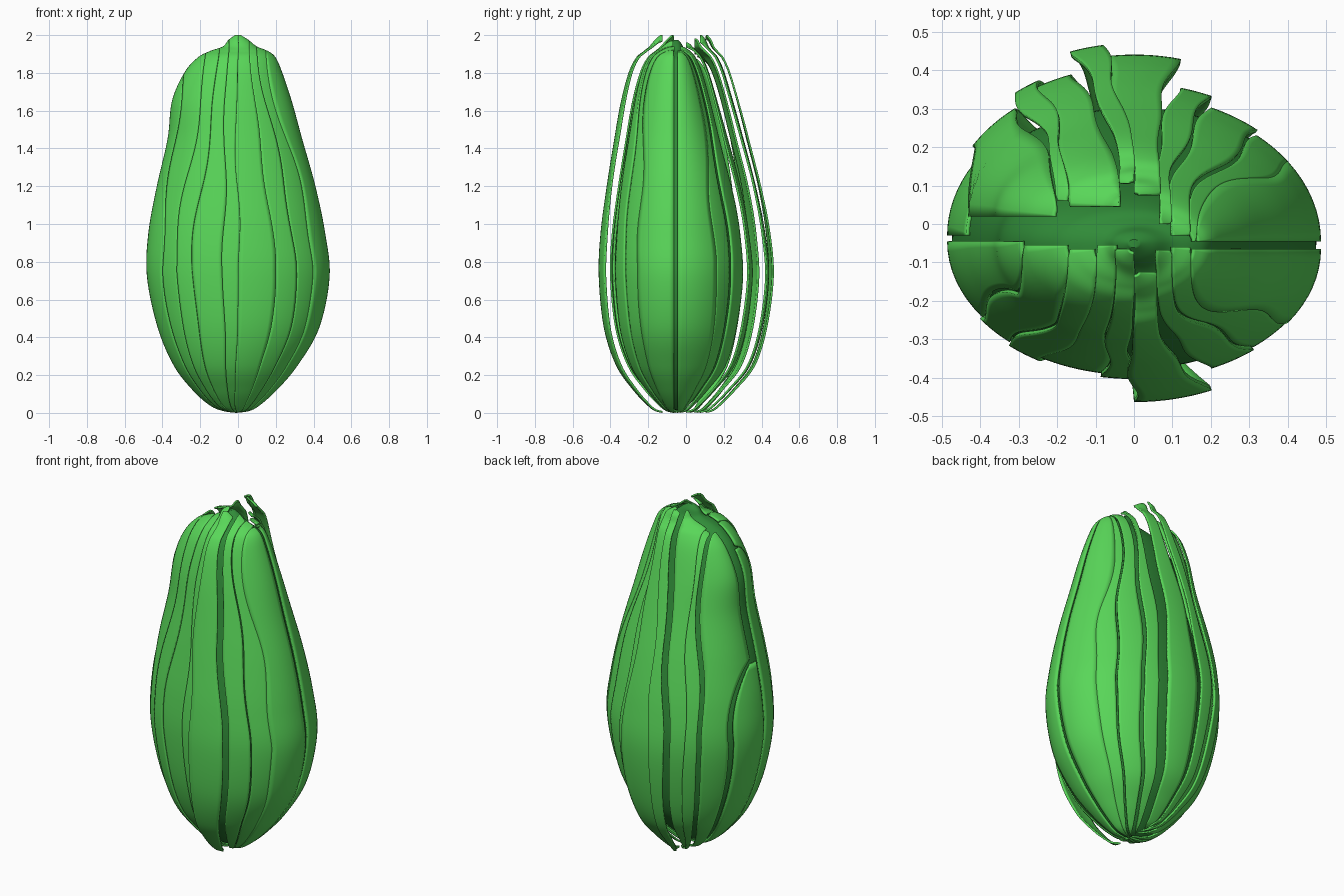
import bpy
from math import acos, sin, cos, pi

if "Cube" in bpy.data.objects:
    bpy.data.objects.remove(bpy.data.objects["Cube"])

# Body sections: z, left x, right x, front depth, back depth
ROWS = [(0, -.01, -.01, 0, 0), (.01, -.08, .06, .04, .04), (.04, -.15, .115, .08, .08),
        (.12, -.24, .205, .155, .16), (.25, -.34, .315, .245, .265),
        (.45, -.425, .43, .31, .33), (.72, -.482, .485, .337, .365),
        (.95, -.475, .462, .328, .345), (1.2, -.43, .41, .295, .295),
        (1.45, -.373, .34, .255, .23), (1.65, -.350, .285, .22, .175),
        (1.8, -.285, .235, .18, .13), (1.88, -.215, .20, .14, .095),
        (1.915, -.15, .16, .10, .065), (1.94, -.08, .10, .07, .045),
        (1.975, -.05, .055, .04, .03), (2.0, -.015, .015, .012, .01)]

# Peel strips: edge x at the widest section, edge x at the top, and pull of each strip in y
FRONT_EDGES = [(-.485, -.485), (-.40, -.28), (-.325, -.17), (-.245, -.10), (-.085, -.05),
               (0, 0), (.2, .06), (.31, .10), (.4, .15), (.485, .485)]
FRONT_SHIFT = [-.045, -.055, -.065, -.055, -.065, -.125, -.068, -.06, -.065]
BACK_EDGES = [(-.485, -.485), (-.42, -.41), (-.31, -.20), (-.25, -.17), (-.165, -.04),
              (-.08, 0), (.12, .07), (.2, .10), (.32, .15), (.4, .165), (.485, .485)]
BACK_SHIFT = [-.03, .02, .06, .045, .105, .075, .0, -.03, -.045, -.045]


def sections(steps=8):
    """Smooth Catmull-Rom resampling of the body sections."""
    out = []
    n = len(ROWS)
    for i in range(n - 1):
        a, b, c, d = (ROWS[max(0, min(n - 1, k))] for k in (i - 1, i, i + 1, i + 2))
        for s in range(steps):
            t = s / steps
            out.append([.5 * (2 * q + (r - p) * t + (2 * p - 5 * q + 4 * r - w) * t * t
                              + (3 * q - p - 3 * r + w) * t ** 3)
                        for p, q, r, w in zip(a, b, c, d)])
    out.append(list(ROWS[-1]))
    return [[max(0, min(2, s[0]))] + s[1:] for s in out]


SECTIONS = sections()


def material(name, color):
    m = bpy.data.materials.new(name)
    m.diffuse_color = (*color, 1)
    m.use_nodes = True
    m.node_tree.nodes["Principled BSDF"].inputs["Base Color"].default_value = m.diffuse_color
    return m


SKIN = material("green_skin", (.1, .68, .1))
DARK = material("dark_green_core", (.03, .26, .04))


def make_object(name, verts, faces, mat):
    mesh = bpy.data.meshes.new(name)
    mesh.from_pydata(verts, [], faces)
    mesh.materials.append(mat)
    ob = bpy.data.objects.new(name, mesh)
    bpy.context.collection.objects.link(ob)
    bpy.context.view_layer.objects.active = ob
    ob.select_set(True)
    bpy.ops.object.shade_smooth_by_angle(angle=.7)
    ob.select_set(False)
    return ob


def edge_angle(edge, sec, k):
    """Longitude of a strip edge: meets at the bottom, fans out along the shoulder."""
    z, left, right = sec[:3]
    wide, top = edge
    if abs(wide) > .48:
        return pi if wide < 0 else 0
    mid, half = (left + right) / 2, max((right - left) / 2, 1e-4)
    c = wide / .485
    if z < .75:
        c += .015 * sin(4.2 * z + 1.7 * k) * sin(pi * z / .75)
    else:
        s = min(1, (z - .75) / 1.2)
        if wide > .05:      # right side stays close to the meridians
            w = s ** 3
            c = ((mid + c * half) * (1 - w) + top * w - mid) / half
        else:               # left side runs straight up over the shoulder
            w = s * s * (3 - 2 * s)
            c = (wide + (top - wide) * w - mid * (1 - .3 * w)) / half
        c += .04 * sin(7 * (z - .75) + 1.3 * k) * sin(pi * s)
    return acos(max(-1, min(1, c)))


def strip(name, e0, e1, shift, side, k, cols=9):
    verts, faces, open_row = [], [], []
    for sec in SECTIONS:
        z, left, right, front, back = sec
        depth = front if side < 0 else back
        a0, a1 = edge_angle(e0, sec, k), edge_angle(e1, sec, k + 1)
        open_row.append(a0 - a1 > .01)
        for j in range(cols):
            a = a0 + (a1 - a0) * j / (cols - 1)
            verts.append(((left + right) / 2 + (right - left) / 2 * cos(a),
                          shift + side * depth * sin(a), z))
    for i in range(len(SECTIONS) - 1):
        if not (open_row[i] and open_row[i + 1]):
            continue
        for j in range(cols - 1):
            p = i * cols + j
            f = (p, p + 1, p + cols + 1, p + cols)
            faces.append(f if side < 0 else f[::-1])
    ob = make_object(name, verts, faces, SKIN)
    # Thin rind thickness, grown inward
    rind = ob.modifiers.new("rind", 'SOLIDIFY')
    rind.thickness = .01
    rind.offset = -1


bpy.ops.object.select_all(action='DESELECT')

# Dark inner body, slightly smaller than the peel
N = 64
core = []
for z, left, right, front, back in SECTIONS:
    for j in range(N):
        a = 2 * pi * j / N
        depth = back if sin(a) > 0 else front
        core.append(((left + right) / 2 + (right - left) / 2 * .975 * cos(a),
                     -.05 + .965 * depth * sin(a), .015 + .98 * z))
quads = [(i * N + j, i * N + (j + 1) % N, (i + 1) * N + (j + 1) % N, (i + 1) * N + j)
         for i in range(len(SECTIONS) - 1) for j in range(N)]
quads.append(tuple(range(len(core) - N, len(core))))
make_object("inner_body", core, quads, DARK)

# Front and back halves of the peel
for label, edges, shifts, side in (("front_strip", FRONT_EDGES, FRONT_SHIFT, -1),
                                   ("back_strip", BACK_EDGES, BACK_SHIFT, 1)):
    for k, shift in enumerate(shifts):
        strip(f"{label}_{k + 1}", edges[k], edges[k + 1], shift, side, k)
